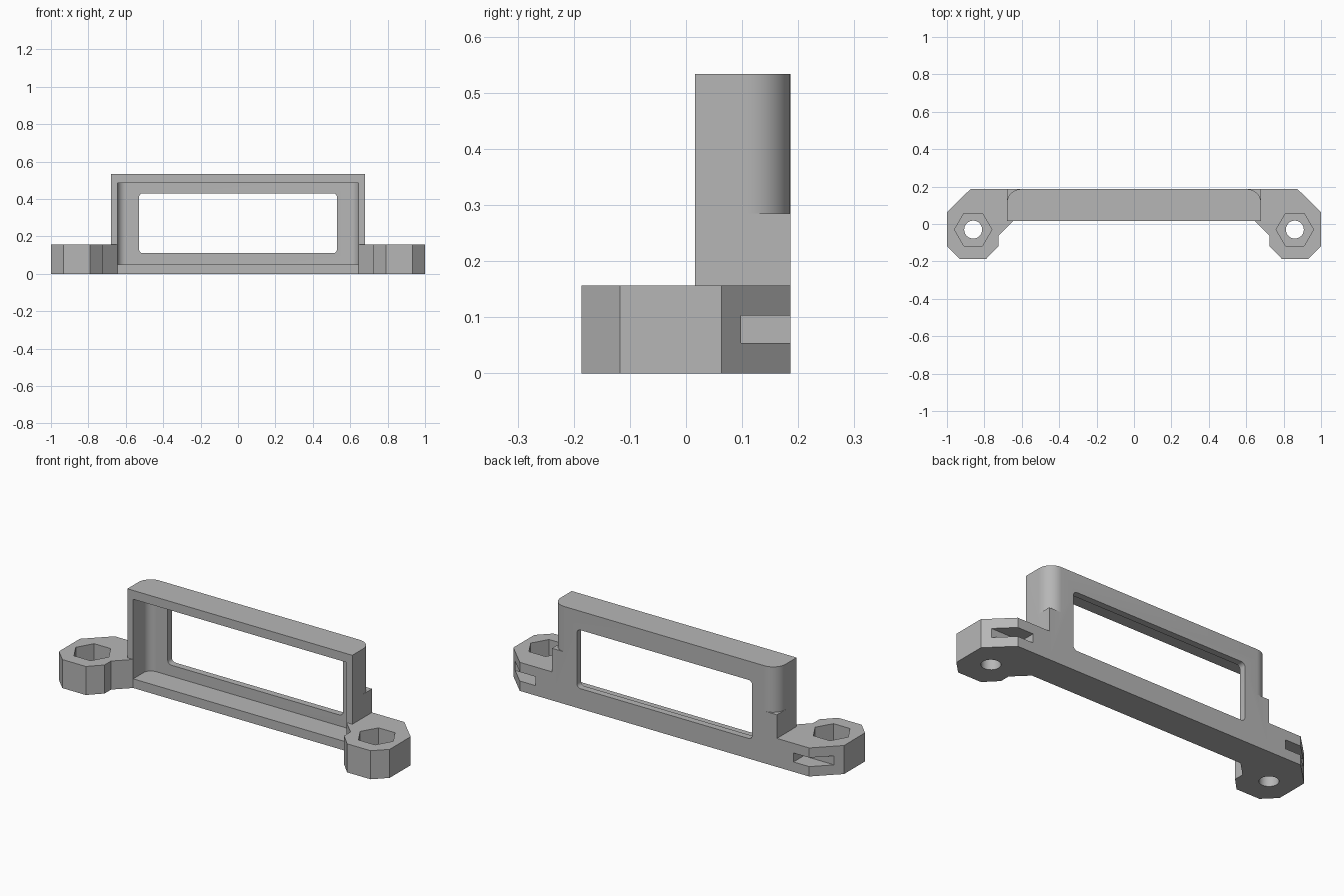
import bpy, bmesh, math
from mathutils import Vector

cube = bpy.data.objects.get("Cube")
if cube:
    bpy.data.objects.remove(cube, do_unlink=True)

grey = bpy.data.materials.new("plain grey")
grey.use_nodes = True
tone = (0.47, 0.47, 0.47, 1)
grey.diffuse_color = tone
grey.node_tree.nodes["Principled BSDF"].inputs["Base Color"].default_value = tone


def prism(name, points, low, high, axis="z"):
    """Extrude a 2D outline: (x, y) along z, or (x, z) along y."""
    bm = bmesh.new()
    place = (lambda p: (p[0], p[1], low)) if axis == "z" else (lambda p: (p[0], low, p[1]))
    face = bm.faces.new([bm.verts.new(place(p)) for p in points])
    step = Vector((0, 0, high - low)) if axis == "z" else Vector((0, high - low, 0))
    moved = bmesh.ops.extrude_face_region(bm, geom=[face])["geom"]
    bmesh.ops.translate(bm, vec=step, verts=[v for v in moved if isinstance(v, bmesh.types.BMVert)])
    bmesh.ops.recalc_face_normals(bm, faces=bm.faces)
    mesh = bpy.data.meshes.new(name)
    bm.to_mesh(mesh)
    bm.free()
    mesh.materials.append(grey)
    obj = bpy.data.objects.new(name, mesh)
    bpy.context.collection.objects.link(obj)
    return obj


def arc(cx, cy, r, start, end, n=12):
    return [(cx + r * math.cos(math.radians(start + (end - start) * i / n)),
             cy + r * math.sin(math.radians(start + (end - start) * i / n))) for i in range(n + 1)]


def ring(cx, cy, r, sides):
    return arc(cx, cy, r, 0, 360, sides)[:-1]


def rect(x0, x1, y0, y1):
    return [(x0, y0), (x1, y0), (x1, y1), (x0, y1)]


def activate(obj):
    bpy.ops.object.select_all(action="DESELECT")
    obj.select_set(True)
    bpy.context.view_layer.objects.active = obj


def cut(target, cutter):
    activate(target)
    mod = target.modifiers.new("cut", "BOOLEAN")
    mod.operation, mod.solver, mod.object = "DIFFERENCE", "EXACT", cutter
    bpy.ops.object.modifier_apply(modifier=mod.name)
    bpy.data.objects.remove(cutter, do_unlink=True)


def finish(obj):
    activate(obj)
    bpy.ops.object.shade_smooth_by_angle(angle=math.radians(30))


W, FRONT, BACK, TOP = 0.68, 0.016, 0.186, 0.533

# Bezel frame
frame = prism("bezel_frame", rect(-W, W, FRONT, BACK), 0, TOP)

# Front recess with rounded inner rear corners
inner, floor_y, r = 0.645, 0.15, 0.045
recess = [(-inner, -0.1), (inner, -0.1)]
recess += arc(inner - r, floor_y - r, r, 0, 90) + arc(r - inner, floor_y - r, r, 90, 180)
cut(frame, prism("recess_cutter", recess, 0.05, 0.485))

# Window with rounded corners
wx, z0, z1, wr = 0.53, 0.11, 0.43, 0.022
window = []
for x, z, a in ((wx - wr, z1 - wr, 0), (wr - wx, z1 - wr, 90),
                (wr - wx, z0 + wr, 180), (wx - wr, z0 + wr, 270)):
    window += arc(x, z, wr, a, a + 90, 6)
cut(frame, prism("window_cutter", window, 0, 0.3, "y"))

# Rounded rear corners above the square shoulders
R = 0.075
for s in (-1, 1):
    corner = [(W, BACK - R)] + arc(W - R, BACK - R, R, 0, 90)[1:]
    corner += [(W - R, 0.3), (0.8, 0.3), (0.8, BACK - R)]
    cut(frame, prism("corner_cutter", [(s * x, y) for x, y in corner], 0.285, 0.7))
finish(frame)

# Mounting ears with nut pocket, screw hole and rear slot
outline = [(W, BACK), (0.875, BACK), (1, 0.063), (1, -0.118), (0.932, -0.186), (0.79, -0.186),
           (0.724, -0.118), (0.724, -0.062), (0.645, FRONT), (W, FRONT)]
for s, side in ((1, "left"), (-1, "right")):
    def mirror(points):
        return [(s * x, y) for x, y in points]
    ear = prism(side + "_mounting_ear", mirror(outline), 0, 0.156)
    cut(ear, prism("nut_cutter", mirror(ring(0.86, -0.03, 0.1, 6)), 0.055, 0.3))
    cut(ear, prism("hole_cutter", mirror(ring(0.86, -0.03, 0.048, 32)), -0.1, 0.1))
    cut(ear, prism("slot_cutter", mirror(rect(0.78, 1.1, 0.098, 0.3)), 0.054, 0.103))
    finish(ear)
